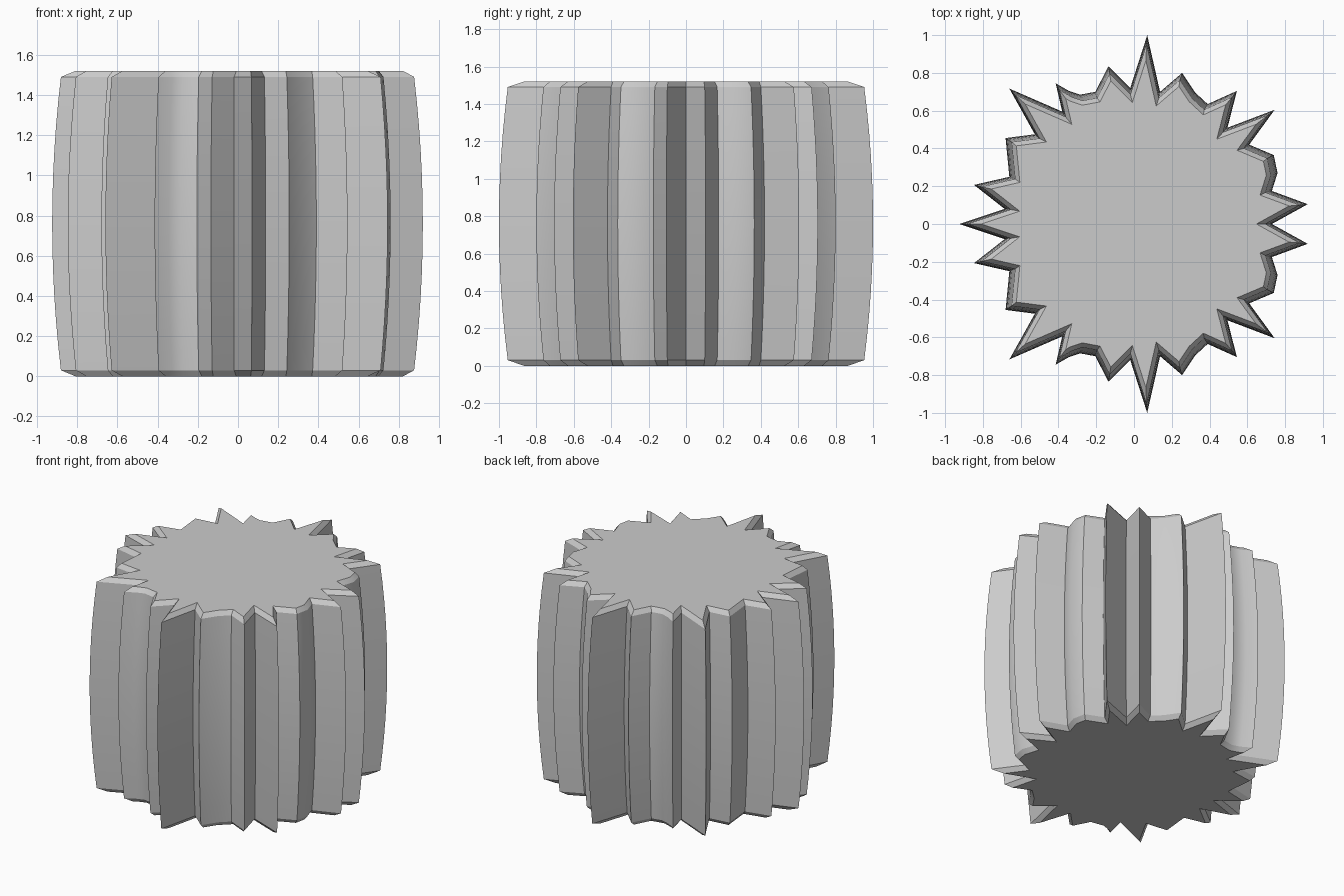
import bpy
import bmesh
import math
from mathutils import Vector

default_cube = bpy.data.objects.get("Cube")
if default_cube:
    bpy.data.objects.remove(default_cube, do_unlink=True)

HEIGHT = 1.52
BEVEL = 0.03        # height of the chamfer on each end
INSET = 0.023       # how far the chamfer moves the outline inwards
END_SCALE = 0.953   # outline size at the ends of the barrel
STEPS = 12

# Back half of the jagged outline, from the right valley to the left spike
half_outline = [
    (0.73, 0), (0.92, 0.105), (0.73, 0.175), (0.76, 0.27), (0.74, 0.365),
    (0.61, 0.42), (0.745, 0.605), (0.495, 0.51), (0.545, 0.705),
    (0.39, 0.635), (0.325, 0.695), (0.255, 0.8), (0.138, 0.7),
    (0.07, 1), (-0.02, 0.72), (-0.135, 0.835), (-0.205, 0.7),
    (-0.285, 0.685), (-0.345, 0.705), (-0.415, 0.745), (-0.38, 0.595),
    (-0.66, 0.717), (-0.525, 0.475), (-0.68, 0.455), (-0.66, 0.25),
    (-0.847, 0.207), (-0.685, 0.08), (-0.925, 0),
]
outline = [Vector(p) for p in half_outline]
outline += [Vector((x, -y)) for x, y in reversed(half_outline[1:-1])]


def inset_outline(points, distance):
    """Move a counter-clockwise outline inwards with mitred corners."""
    result = []
    for i, p in enumerate(points):
        before = (p - points[i - 1]).normalized()
        after = (points[(i + 1) % len(points)] - p).normalized()
        n1 = Vector((-before.y, before.x))
        n2 = Vector((-after.y, after.x))
        result.append(p + (n1 + n2) * distance / (1 + n1.dot(n2)))
    return result


def add_ring(bm, points, z):
    return [bm.verts.new((p.x, p.y, z)) for p in points]


def cap(bm, ring, z, upward):
    """Close an end with a fan around its centre."""
    centre = bm.verts.new((0, 0, z))
    for i, v in enumerate(ring):
        w = ring[(i + 1) % len(ring)]
        bm.faces.new((v, w, centre) if upward else (w, v, centre))


# Barrel body: bulging side rings between two chamfered ends
bm = bmesh.new()
end_outline = [p * END_SCALE for p in outline]
chamfer_outline = inset_outline(end_outline, INSET)
rings = [add_ring(bm, chamfer_outline, 0)]
for step in range(STEPS + 1):
    t = step / STEPS
    scale = END_SCALE + (1 - END_SCALE) * (1 - (2 * t - 1) ** 2)
    z = BEVEL + t * (HEIGHT - 2 * BEVEL)
    rings.append(add_ring(bm, [p * scale for p in outline], z))
rings.append(add_ring(bm, chamfer_outline, HEIGHT))

for lower, upper in zip(rings, rings[1:]):
    for i in range(len(lower)):
        j = (i + 1) % len(lower)
        bm.faces.new((lower[i], lower[j], upper[j], upper[i]))
cap(bm, rings[0], 0, False)
cap(bm, rings[-1], HEIGHT, True)

mesh = bpy.data.meshes.new("jagged_barrel")
bm.to_mesh(mesh)
bm.free()
barrel = bpy.data.objects.new("jagged_barrel", mesh)
bpy.context.collection.objects.link(barrel)

# Plain grey
grey = bpy.data.materials.new("plain_grey")
grey.use_nodes = True
colour = (0.6, 0.6, 0.6, 1)
grey.diffuse_color = colour
grey.node_tree.nodes["Principled BSDF"].inputs["Base Color"].default_value = colour
mesh.materials.append(grey)

# Smooth bulge with crisp ridges
bpy.ops.object.select_all(action="DESELECT")
barrel.select_set(True)
bpy.context.view_layer.objects.active = barrel
bpy.ops.object.shade_smooth_by_angle(angle=math.radians(30))
